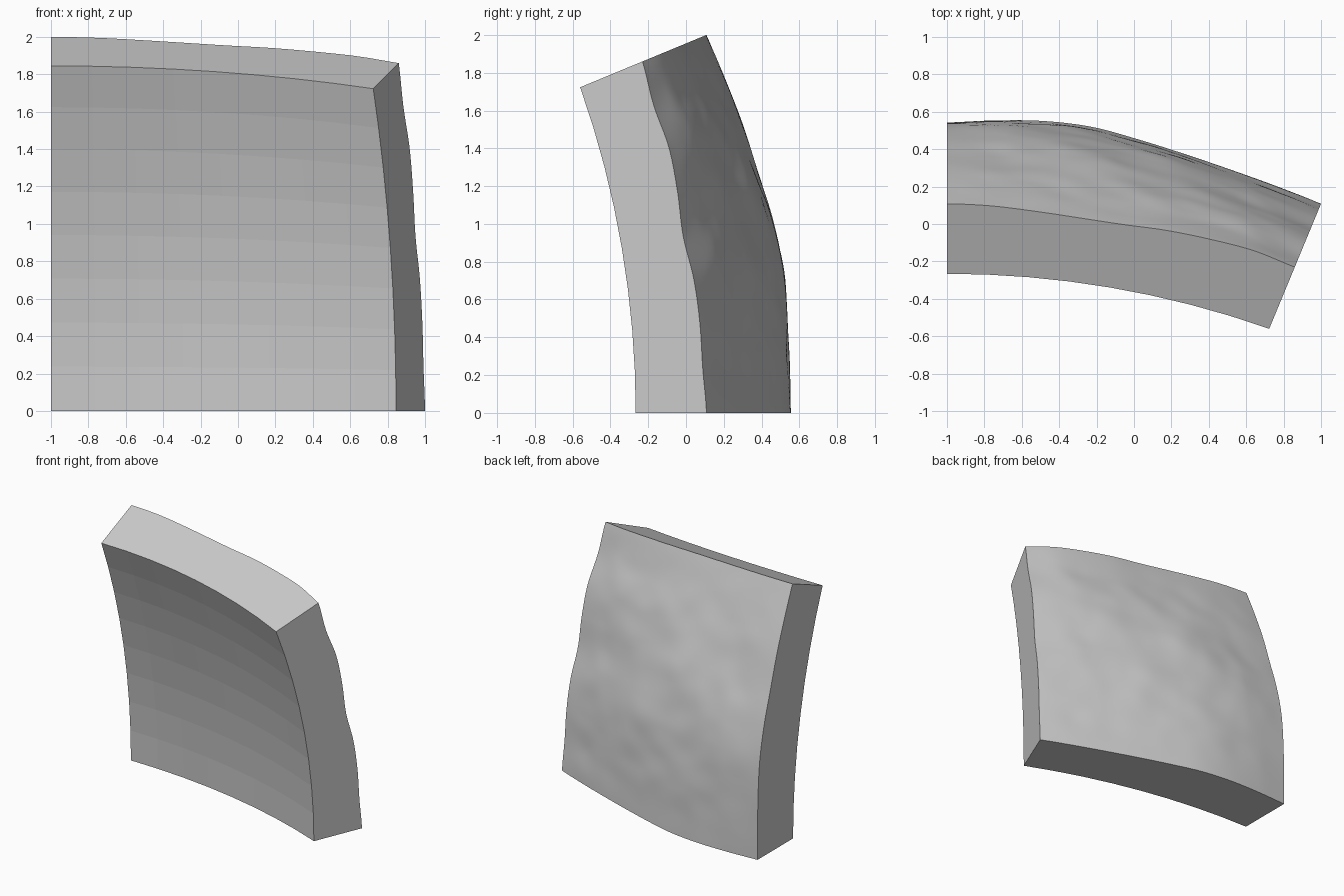
import bpy, bmesh, math
from mathutils import Vector, noise

if "Cube" in bpy.data.objects:
    bpy.data.objects.remove(bpy.data.objects["Cube"])

CENTRE = Vector((-1.0, -4.72, 0.0))   # centre of the spherical shell
SPAN = math.pi / 8                    # 22.5 degree patch in both directions
R_IN, N_IN, N_OUT = 4.821, 8, 72

# outer radius along the four edges (evenly spaced samples)
BOTTOM = [5.262, 5.28, 5.296, 5.296, 5.272, 5.25, 5.235, 5.228, 5.226]
TOP = [5.226, 5.219, 5.204, 5.193, 5.192, 5.206, 5.214, 5.219, 5.203]
LEFT = [5.262, 5.267, 5.28, 5.29, 5.28, 5.258, 5.248, 5.235, 5.226]
RIGHT = [5.226, 5.21, 5.21, 5.202, 5.178, 5.194, 5.204, 5.186, 5.203]


def curve(p, t):
    """Smooth Catmull-Rom interpolation of an edge profile."""
    n = len(p) - 1
    i = min(int(t * n), n - 1)
    f = t * n - i
    a, b, c, d = p[max(i - 1, 0)], p[i], p[i + 1], p[min(i + 2, n)]
    return 0.5 * (2 * b + (c - a) * f + (2 * a - 5 * b + 4 * c - d) * f ** 2
                  + (3 * b - a - 3 * c + d) * f ** 3)


def outer_radius(s, t):
    """Blend the edge profiles and add worn lumps in the interior."""
    r = ((1 - t) * curve(BOTTOM, s) + t * curve(TOP, s)
         + (1 - s) * curve(LEFT, t) + s * curve(RIGHT, t)
         - (1 - s) * (1 - t) * BOTTOM[0] - s * (1 - t) * BOTTOM[-1]
         - (1 - s) * t * TOP[0] - s * t * TOP[-1])
    fade = min(1.0, 6 * min(s, 1 - s, t, 1 - t))
    lumps = (0.016 * noise.noise(Vector((s * 4, t * 5, 3.1)))
             + 0.007 * noise.noise(Vector((s * 9, t * 11, 7.7))))
    swell = 0.02 * math.exp(-((s - 0.45) ** 2 + (t - 0.5) ** 2) / 0.06)
    return r + fade * (lumps + swell)


def point(s, t, r):
    d = Vector((math.tan(s * SPAN), 1.0, math.tan(t * SPAN)))
    return CENTRE + d.normalized() * r


def grid(bm, n, radius, smooth, flip):
    v = [[bm.verts.new(point(i / n, j / n, radius(i / n, j / n)))
          for j in range(n + 1)] for i in range(n + 1)]
    for i in range(n):
        for j in range(n):
            q = [v[i][j], v[i + 1][j], v[i + 1][j + 1], v[i][j + 1]]
            bm.faces.new(q[::-1] if flip else q).smooth = smooth
    return v


bm = bmesh.new()
# faceted inner face and worn outer face
inner = grid(bm, N_IN, lambda s, t: R_IN, False, False)
outer = grid(bm, N_OUT, outer_radius, True, True)

# flat radial walls on the four sides
for pick in (lambda g: [c[0] for c in g], lambda g: [c[-1] for c in g],
             lambda g: g[0], lambda g: g[-1]):
    bm.faces.new(list(pick(outer)) + list(pick(inner))[::-1])
bmesh.ops.recalc_face_normals(bm, faces=bm.faces)

mesh = bpy.data.meshes.new("shell_panel")
bm.to_mesh(mesh)
bm.free()
panel = bpy.data.objects.new("shell_panel", mesh)
bpy.context.collection.objects.link(panel)

grey = bpy.data.materials.new("light_grey")
grey.diffuse_color = (0.6, 0.6, 0.6, 1)
grey.use_nodes = True
grey.node_tree.nodes["Principled BSDF"].inputs["Base Color"].default_value = grey.diffuse_color
mesh.materials.append(grey)
